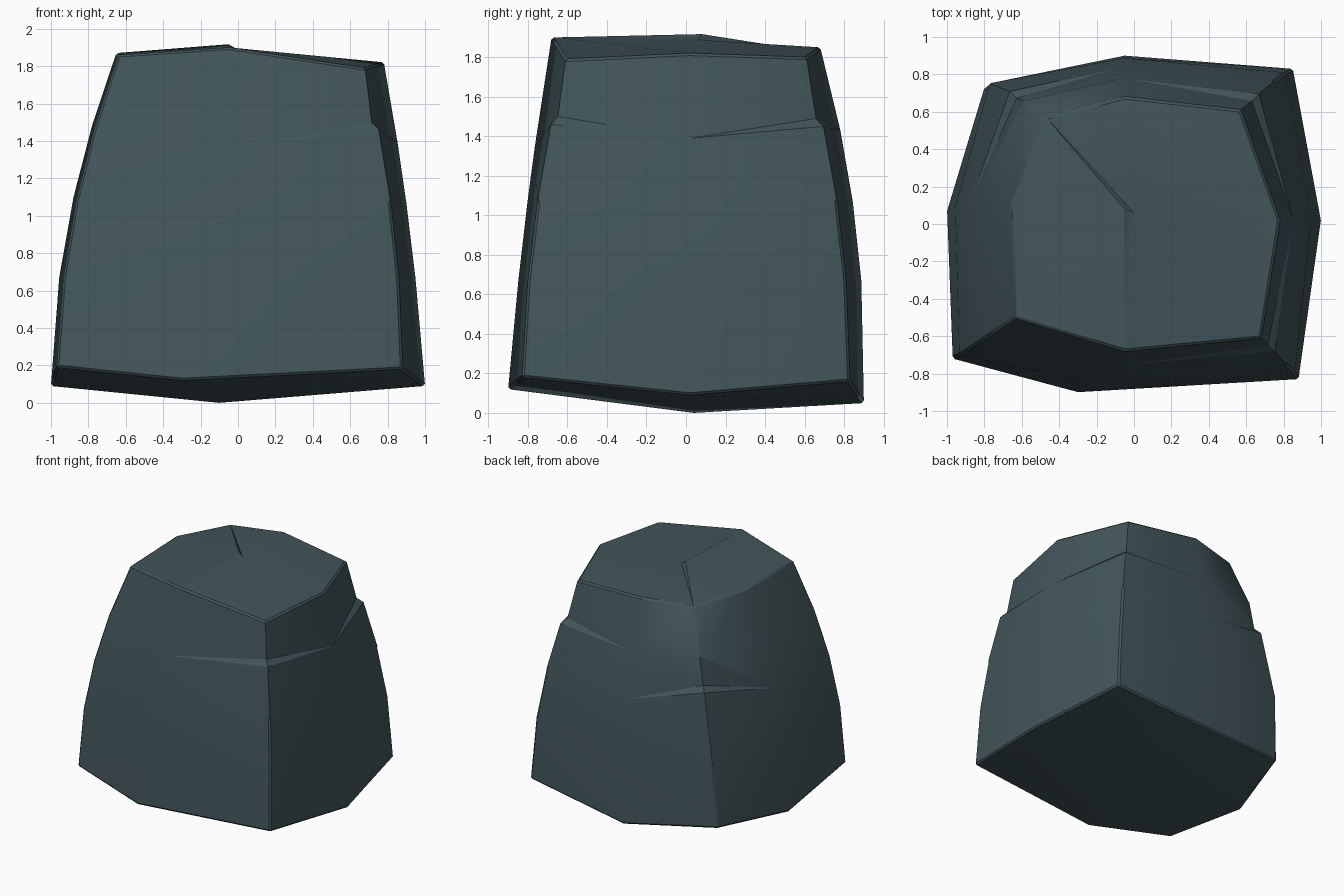
import bpy, bmesh
from mathutils import Vector

if "Cube" in bpy.data.objects:
    bpy.data.objects.remove(bpy.data.objects["Cube"])

# Eight vertical columns around the boulder, counterclockwise from front left:
# bottom point, top point, outward bulge at mid height
columns = [
    ((-.97, -.72, .19), (-.64, -.50, 1.86), .09),    # 0 front left corner
    ((-.30, -.90, .12), (-.05, -.68, 1.90), .02),    # 1 front
    ((.88, -.83, .18), (.68, -.61, 1.79), .065),     # 2 front right corner
    ((1.0, .02, .09), (.78, .02, 1.82), .025),       # 3 right
    ((.85, .83, .16), (.57, .61, 1.80), .08),        # 4 back right corner
    ((-.05, .90, .05), (-.05, .68, 1.85), .07),      # 5 back
    ((-.80, .73, .15), (-.47, .57, 1.84), .12),      # 6 back left corner
    ((-1.0, .07, .09), (-.65, .12, 1.87), .08),      # 7 left
]
# Heights of the three middle rings, one value per column
levels = [
    [.67] * 8,
    [1.07, 1.07, 1.07, 1.07, 1.07, 1.07, 1.23, 1.10],
    [1.45, 1.35, 1.46, 1.39, 1.45, 1.43, 1.50, 1.48],
]
# Cracked ledges: ring -> columns where the stone above steps inward
ledges = {1: [6], 2: [2, 4]}


def on_column(i, z, step=0.0):
    """Point on the bulged column at height z, pushed inward by step."""
    low, high, bulge = columns[i]
    low, high = Vector(low), Vector(high)
    t = (z - low.z) / (high.z - low.z)
    p = low.lerp(high, t)
    out = Vector((p.x, p.y, 0)).normalized()
    p += out * (bulge * 4 * t * (1 - t) - step)
    p.z = z
    return p


bm = bmesh.new()


def face(*verts):
    unique = list(dict.fromkeys(verts))
    if len(unique) > 2:
        bm.faces.new(unique)


# Rings from bottom to top, with a doubled ring at every ledge
rings = [[bm.verts.new(c[0]) for c in columns]]
ledge_verts = set()
for k, heights in enumerate(levels):
    ring = [bm.verts.new(on_column(i, z)) for i, z in enumerate(heights)]
    rings.append(ring)
    if k in ledges:
        upper = list(ring)
        for i in ledges[k]:
            upper[i] = bm.verts.new(on_column(i, heights[i] + .04, .04))
            ledge_verts |= {ring[i], upper[i]}
        rings.append(upper)
rings.append([bm.verts.new(c[1]) for c in columns])

# Side walls and ledge slivers
for a, b in zip(rings, rings[1:]):
    for i in range(8):
        j = (i + 1) % 8
        if a[i] is b[i] and a[j] is b[j]:
            continue
        face(a[i], a[j], b[j], b[i])

# Underside, meeting at a low centre point
base = rings[0]
foot = bm.verts.new((-.10, .04, 0))
for i in (0, 2, 4, 6):
    face(base[i - 1], base[i], base[i + 1], foot)

# Top, split by a crack: the left half stands slightly higher
top = rings[-1]
high = bm.verts.new((-.05, .08, 1.917))
low = bm.verts.new((0, .06, 1.888))
face(top[7], top[0], top[1], high)
face(top[1], top[2], top[3], low)
face(top[3], top[4], top[5], low)
face(top[6], top[7], high)
face(top[5], top[6], low)
face(top[1], low, high)
face(top[6], high, low)
bmesh.ops.recalc_face_normals(bm, faces=bm.faces[:])

# Worn edges: rims and the four corners get a narrow bevel
pairs = [(r[i], r[(i + 1) % 8]) for r in (base, top) for i in range(8)]
pairs += [(a[i], b[i]) for a, b in zip(rings, rings[1:]) for i in (0, 2, 4, 6)
          if a[i] is not b[i] and not {a[i], b[i]} & ledge_verts]
edges = [e for e in (bm.edges.get(p) for p in pairs) if e]
bmesh.ops.bevel(bm, geom=edges, offset=.012, segments=1, profile=.5,
                affect='EDGES', clamp_overlap=True)

mesh = bpy.data.meshes.new("boulder")
bm.to_mesh(mesh)
bm.free()
boulder = bpy.data.objects.new("boulder", mesh)
bpy.context.collection.objects.link(boulder)

# Dark slate stone
stone = bpy.data.materials.new("dark slate")
stone.diffuse_color = (.055, .092, .102, 1)
stone.use_nodes = True
stone.node_tree.nodes["Principled BSDF"].inputs["Base Color"].default_value = stone.diffuse_color
mesh.materials.append(stone)

bpy.context.view_layer.objects.active = boulder
boulder.select_set(True)
bpy.ops.object.shade_smooth_by_angle(angle=0.5)
